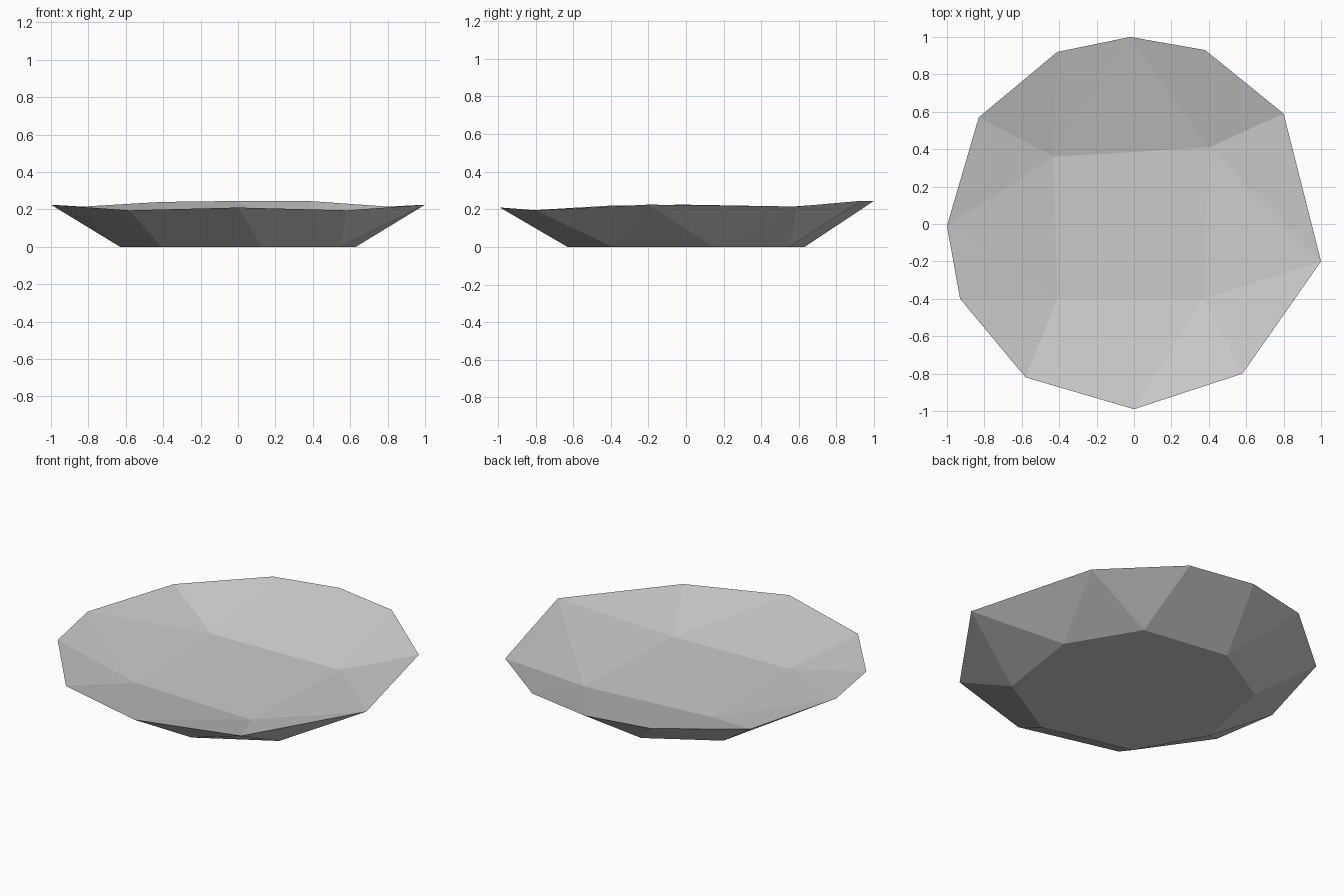
import bpy
from mathutils import Vector

cube = bpy.data.objects.get("Cube")
if cube:
    bpy.data.objects.remove(cube)

# Loops run counter-clockwise, each starting at the back left corner
RIM = [(.80, .59, .215), (.38, .93, .245), (-.02, 1, .245), (-.41, .92, .24),
       (-.83, .57, .215), (-1, -.01, .225), (-.93, -.40, .22), (-.58, -.82, .195),
       (0, -.99, .21), (.58, -.80, .195), (1, -.20, .225)]
FLOOR = [(.40, .41, .085), (-.43, .36, .10), (-.41, -.40, .10), (.37, -.40, .085)]
BASE = [(x, y, 0) for x, y in
        [(.39, .55), (-.14, .63), (-.53, .40), (-.63, -.11),
         (-.41, -.50), (.13, -.63), (.55, -.39), (.63, .15)]]


def bridge(inner, outer, verts):
    """Join two closed loops with triangles along the shorter diagonals."""
    faces, i, j = [], 0, 0
    n, m = len(inner), len(outer)
    while i < n or j < m:
        a, b = inner[i % n], outer[j % m]
        a2, b2 = inner[(i + 1) % n], outer[(j + 1) % m]
        step_out = (verts[a] - verts[b2]).length < (verts[a2] - verts[b]).length
        if j < m and (i >= n or step_out):
            faces.append((a, b, b2))
            j += 1
        else:
            faces.append((a, b, a2))
            i += 1
    return faces


verts = [Vector(p) for p in RIM + FLOOR + BASE]
rim = list(range(len(RIM)))
floor = [len(RIM) + k for k in range(len(FLOOR))]
base = [len(RIM) + len(FLOOR) + k for k in range(len(BASE))]

# Inner walls, sunken floor, outer walls and flat underside
faces = bridge(floor, rim, verts) + [tuple(floor)]
faces += [f[::-1] for f in bridge(base, rim, verts)] + [tuple(reversed(base))]

mesh = bpy.data.meshes.new("plate")
mesh.from_pydata(verts, [], faces)
mesh.update()
plate = bpy.data.objects.new("plate", mesh)
bpy.context.collection.objects.link(plate)

# Plain grey
color = (.6, .6, .6, 1)
grey = bpy.data.materials.new("light grey")
grey.use_nodes = True
grey.diffuse_color = color
grey.node_tree.nodes["Principled BSDF"].inputs["Base Color"].default_value = color
mesh.materials.append(grey)
